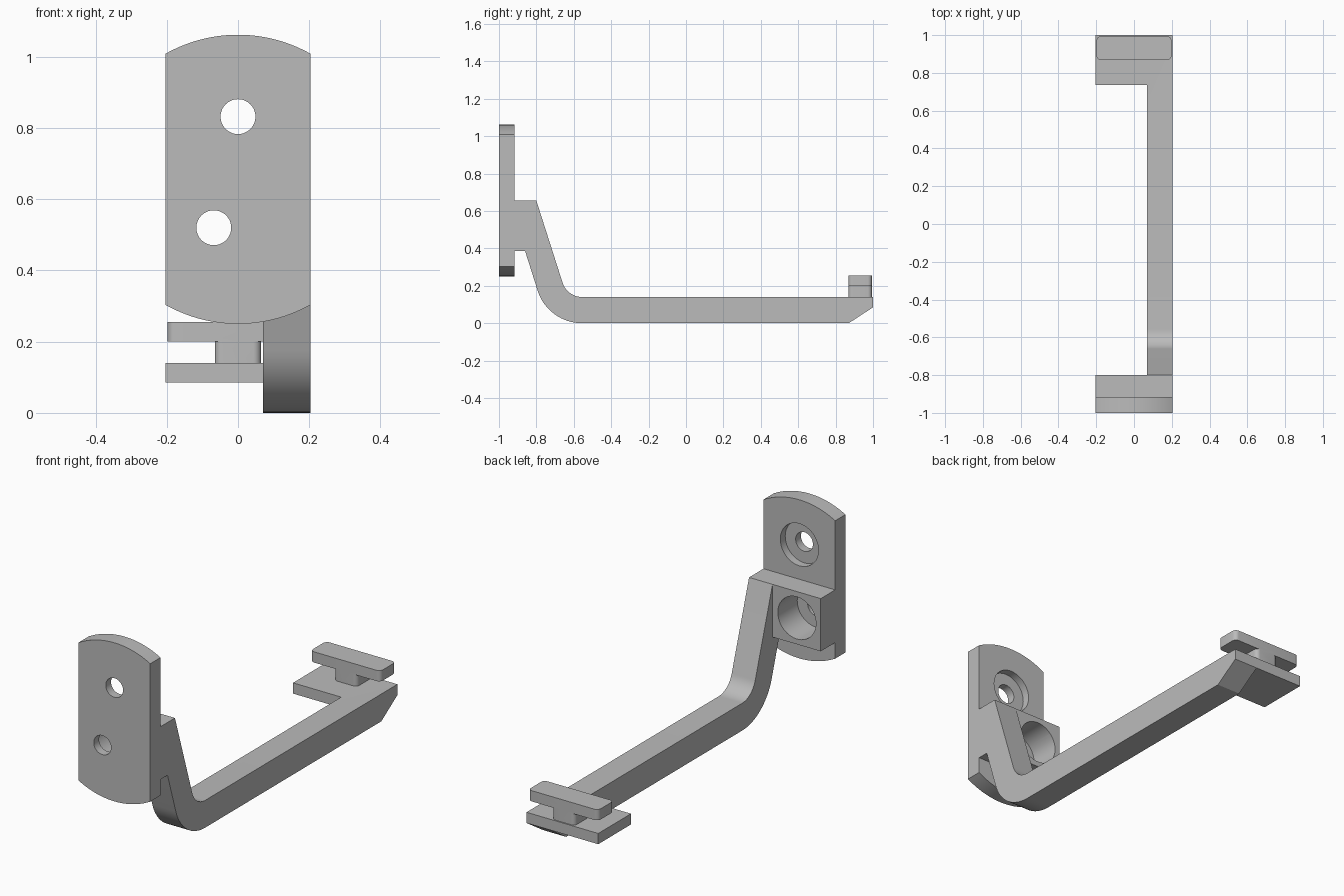
import bpy, bmesh
from math import sin, cos, radians, asin
from mathutils import Vector

if "Cube" in bpy.data.objects:
    bpy.data.objects.remove(bpy.data.objects["Cube"], do_unlink=True)

grey = bpy.data.materials.new("plain grey")
grey.use_nodes = True
colour = (0.5, 0.5, 0.5, 1)
grey.diffuse_color = colour
grey.node_tree.nodes["Principled BSDF"].inputs["Base Color"].default_value = colour

HALF = 0.203      # half width of the bracket
ARM_X = 0.07      # inner side of the arm
PLATE_BACK = -0.917


def arc(cx, cy, r, start, end, steps):
    """Points along an arc, angles in degrees."""
    angles = [radians(start + (end - start) * i / steps) for i in range(steps + 1)]
    return [(cx + r * cos(a), cy + r * sin(a)) for a in angles]


def prism(name, outline, axis, lo, hi):
    """Extrude a 2D outline along an axis from lo to hi."""
    place = {"x": lambda a, b, t: (t, a, b),
             "y": lambda a, b, t: (a, t, b),
             "z": lambda a, b, t: (a, b, t)}[axis]
    bm = bmesh.new()
    face = bm.faces.new([bm.verts.new(place(a, b, lo)) for a, b in outline])
    grown = bmesh.ops.extrude_face_region(bm, geom=[face])["geom"]
    shift = Vector(place(0, 0, hi - lo))
    bmesh.ops.translate(bm, vec=shift,
                        verts=[v for v in grown if isinstance(v, bmesh.types.BMVert)])
    bmesh.ops.recalc_face_normals(bm, faces=bm.faces)
    mesh = bpy.data.meshes.new(name)
    bm.to_mesh(mesh)
    bm.free()
    mesh.materials.append(grey)
    obj = bpy.data.objects.new(name, mesh)
    bpy.context.collection.objects.link(obj)
    return obj


def rect(a0, b0, a1, b1):
    return [(a0, b0), (a1, b0), (a1, b1), (a0, b1)]


def rounded(a0, b0, a1, b1, r):
    return (arc(a1 - r, b1 - r, r, 0, 90, 6) + arc(a0 + r, b1 - r, r, 90, 180, 6)
            + arc(a0 + r, b0 + r, r, 180, 270, 6) + arc(a1 - r, b0 + r, r, 270, 360, 6))


def select(obj):
    bpy.ops.object.select_all(action="DESELECT")
    obj.select_set(True)
    bpy.context.view_layer.objects.active = obj


def combine(target, tool, operation):
    """Apply a boolean and discard the tool object."""
    select(target)
    mod = target.modifiers.new(operation, "BOOLEAN")
    mod.operation = operation
    mod.solver = "EXACT"
    mod.object = tool
    bpy.ops.object.modifier_apply(modifier=mod.name)
    bpy.data.objects.remove(tool, do_unlink=True)


# Mounting plate with bowed top and bottom edges
top, bottom, sag = 1.062, 0.25, 0.053
radius = (HALF ** 2 + sag ** 2) / (2 * sag)
spread = asin(HALF / radius) * 180 / 3.14159265
outline = (arc(0, top - radius, radius, 90 - spread, 90 + spread, 24)
           + arc(0, bottom + radius, radius, 270 - spread, 270 + spread, 24))
bracket = prism("bracket", outline, "y", -1, PLATE_BACK)

# Arm: sloped neck, bend and long straight bar with a chamfered end
bend_y, bend_z = -0.555, 0.25
profile = ([(-0.95, 0.655), (-0.95, 0.385), (-0.86, 0.385)]
           + arc(bend_y, bend_z, 0.25, 197.5, 270, 16)
           + [(0.87, 0), (1, 0.085), (1, 0.14)]
           + arc(bend_y, bend_z, 0.11, 270, 197.5, 16)
           + [(-0.80, 0.655)])
combine(bracket, prism("arm", profile, "x", ARM_X, HALF), "UNION")

# Screw block beside the neck and foot at the far end
combine(bracket, prism("screw_block", rect(-0.95, 0.385, -0.80, 0.655),
                       "x", -HALF, ARM_X + 0.02), "UNION")
combine(bracket, prism("foot", rect(0.735, 0.085, 1, 0.14),
                       "x", -HALF, ARM_X + 0.02), "UNION")

# Screw holes, each with a wide recess from the back
for x, z in ((0, 0.832), (-0.068, 0.52)):
    for r, y0, y1 in ((0.049, -1.1, -0.7), (0.108, -0.957, -0.7)):
        combine(bracket, prism("hole", arc(x, z, r, 0, 352.5, 47), "y", y0, y1),
                "DIFFERENCE")

# T-shaped locking tab on the foot
tab = prism("locking_tab", rounded(-0.198, 0.868, 0.198, 0.994, 0.022), "z", 0.2, 0.255)
combine(tab, prism("tab_stem", rounded(-0.065, 0.868, 0.065, 0.994, 0.022), "z", 0.139, 0.21),
        "UNION")

for obj in (bracket, tab):
    select(obj)
    bpy.ops.object.shade_smooth_by_angle(angle=radians(25))
